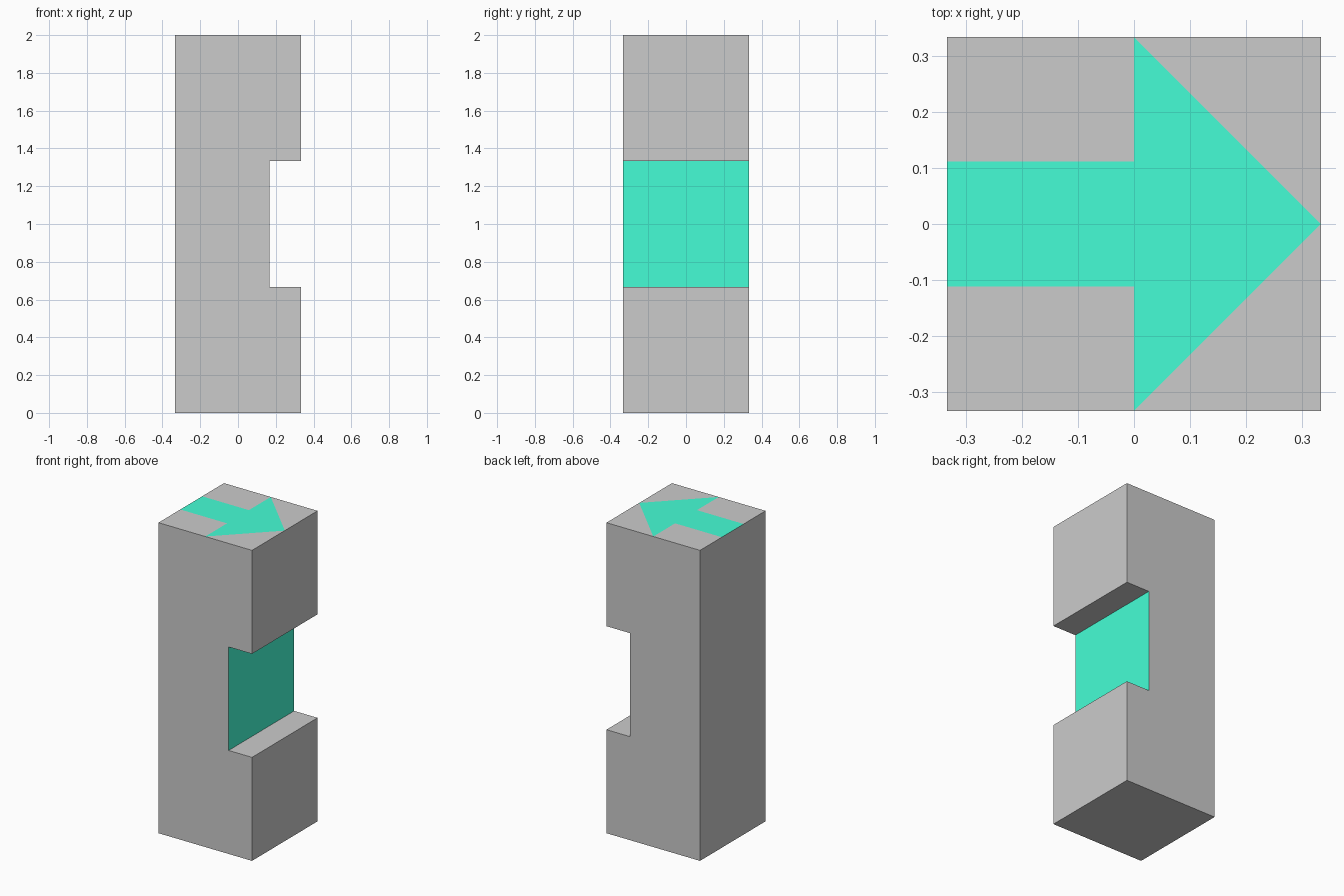
import bpy
import bmesh

if "Cube" in bpy.data.objects:
    bpy.data.objects.remove(bpy.data.objects["Cube"])

H = 1 / 3      # half width of the pillar
S = 1 / 9      # half width of the arrow shaft
N = 1 / 6      # x of the notch back wall
Z0, Z1, TOP = 2 / 3, 4 / 3, 2.0


def add_object(name, bm, material=None):
    mesh = bpy.data.meshes.new(name)
    bm.to_mesh(mesh)
    bm.free()
    if material:
        mesh.materials.append(material)
    obj = bpy.data.objects.new(name, mesh)
    bpy.context.collection.objects.link(obj)
    return obj


def add_face(bm, points):
    return bm.faces.new([bm.verts.new(p) for p in points])


green = bpy.data.materials.new("green")
green.diffuse_color = (0.06, 0.99, 0.67, 1)
green.use_nodes = True
green.node_tree.nodes["Principled BSDF"].inputs["Base Color"].default_value = green.diffuse_color

# Notched pillar: side profile extruded along y
bm = bmesh.new()
profile = [(-H, 0), (H, 0), (H, Z0), (N, Z0), (N, Z1), (H, Z1), (H, TOP), (-H, TOP)]
face = add_face(bm, [(x, -H, z) for x, z in profile])
ext = bmesh.ops.extrude_face_region(bm, geom=[face])
bmesh.ops.translate(bm, vec=(0, 2 * H, 0),
                    verts=[v for v in ext["geom"] if isinstance(v, bmesh.types.BMVert)])
bmesh.ops.recalc_face_normals(bm, faces=bm.faces)

# Open the top and the notch wall, which are filled by the coloured parts
openings = []
for f in bm.faces:
    c = f.calc_center_median()
    if f.normal.z > 0.9 and c.z > 1.9:
        openings.append(f)
    elif f.normal.x > 0.9 and abs(c.x - N) < 0.01:
        openings.append(f)
bmesh.ops.delete(bm, geom=openings, context="FACES_ONLY")

# Grey top areas around the arrow, mirrored in y
for outline in ([(-H, -H), (0, -H), (0, -S), (-H, -S)], [(0, -H), (H, -H), (H, 0)]):
    add_face(bm, [(x, y, TOP) for x, y in outline])
    add_face(bm, [(x, -y, TOP) for x, y in reversed(outline)])
bmesh.ops.remove_doubles(bm, verts=bm.verts, dist=1e-5)
add_object("notched_pillar", bm)

# Arrow set flush into the top
bm = bmesh.new()
arrow = [(-H, -S), (0, -S), (0, -H), (H, 0), (0, H), (0, S), (-H, S)]
add_face(bm, [(x, y, TOP) for x, y in arrow])
add_object("top_arrow", bm, green)

# Coloured back wall of the notch
bm = bmesh.new()
add_face(bm, [(N, -H, Z0), (N, H, Z0), (N, H, Z1), (N, -H, Z1)])
add_object("notch_panel", bm, green)
